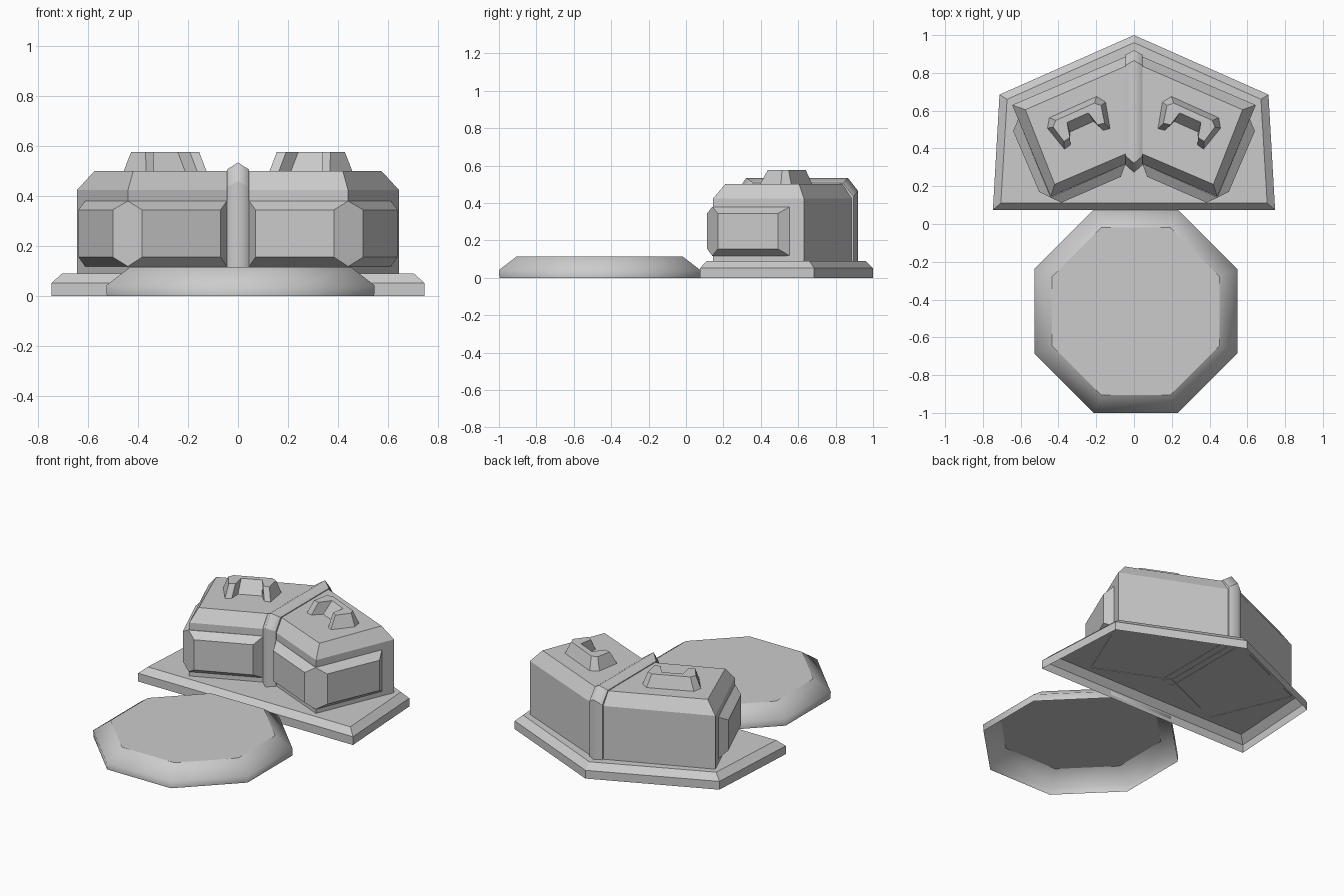
import bpy, bmesh, math
from mathutils import Vector

if "Cube" in bpy.data.objects:
    bpy.data.objects.remove(bpy.data.objects["Cube"])


def finish(name, bm, mirror=False):
    bmesh.ops.remove_doubles(bm, verts=bm.verts, dist=1e-5)
    bmesh.ops.recalc_face_normals(bm, faces=bm.faces)
    me = bpy.data.meshes.new(name)
    bm.to_mesh(me)
    bm.free()
    ob = bpy.data.objects.new(name, me)
    bpy.context.collection.objects.link(ob)
    if mirror:
        ob.modifiers.new("mirror", 'MIRROR').use_mirror_merge = False
    return ob


def loft(name, rings, mirror=False, smooth=False, bottom=False):
    """Skin a stack of rings (lists of 3D points), cap the top, optionally the bottom."""
    bm = bmesh.new()
    vr = [[bm.verts.new(p) for p in r] for r in rings]
    n = len(vr[0])
    for a, b in zip(vr, vr[1:]):
        for i in range(n):
            j = (i + 1) % n
            bm.faces.new((a[i], a[j], b[j], b[i])).smooth = smooth
    if bottom:
        bm.faces.new(vr[0])
    bm.faces.new(vr[-1])
    return finish(name, bm, mirror)


def at(pts, z):
    return [(x, y, z) for x, y in pts]


def sym(half):
    """Complete an outline whose first point lies on the x = 0 axis."""
    return half + [(-x, y) for x, y in reversed(half) if x]


# Plinth: five-sided shell, open below, with chamfered top edge
low = sym([(0, 1.0), (.712, .685), (.747, .075)])
high = sym([(0, .96), (.672, .66), (.705, .11)])
loft("base_slab", [at(low, 0), at(low, .052), at(high, .09)])


# Front pad: octagonal shell, open below, with softly shaded sloping rim
def octagon(r, z):
    r /= math.cos(math.pi / 8)
    return [(.01 + r * math.cos(math.pi * (k + .5) / 4),
             -.462 + r * math.sin(math.pi * (k + .5) / 4), z) for k in range(8)]


loft("front_pad", [octagon(.536, 0), octagon(.538, .042),
                   octagon(.443, .115)], smooth=True)

# Angled building wings with bevelled roof, open where they meet the plinth
wall = [(0, .905), (.645, .63), (.441, .145), (0, .338)]
roof = [(0, .855), (.575, .605), (.42, .21), (0, .39)]
loft("wing", [at(wall, .088), at(wall, .425), at(roof, .501)], mirror=True)

# Raised panel wrapping the chamfered outer front corner of each wing
A, K, B, C = (.613, .555), (.4415, .1405), (.045, .318), (.3, .5)
flush = [A, A, K, K, B, B, C]
proud = [A, (.64, .492), (.502, .17), (.385, .1128), (.07, .25), B, C]
loft("corner_panel", [at(flush, .118), at(proud, .155), at(proud, .345),
                      at(flush, .38)], mirror=True, bottom=True)

# Central ridge: peaked strip running up the front, over the roof, down the back
path = [((.272, .088), (.312, .088)), ((.272, .46), (.312, .435)),
        ((.322, .535), (.36, .506)), ((.865, .535), (.84, .506)),
        ((.92, .465), (.896, .435)), ((.92, .088), (.896, .088))]
bm = bmesh.new()
rows = [[bm.verts.new((-.045, *e)), bm.verts.new((0, *c)), bm.verts.new((.045, *e))]
        for c, e in path]
for a, b in zip(rows, rows[1:]):
    for i in (0, 1):
        bm.faces.new((a[i], a[i + 1], b[i + 1], b[i])).smooth = True
for r in rows:  # keep the bends crisp, the crest soft
    for i in (0, 1):
        bm.edges.get((r[i], r[i + 1])).smooth = False
for i in (0, 2):
    bm.faces.new([r[i] for r in rows])
finish("centre_ridge", bm)

# Roof brackets: tapered C shapes aligned with the wings
U, V = Vector((.912, -.41)), Vector((.41, .912))


def bracket(half, z):
    pts = half + [(-u, v) for u, v in reversed(half)]
    return [(*(Vector((.290, .545)) + U * u + V * v), z) for u, v in pts]


foot = [(.138, .082), (.17, .035), (.133, -.105), (.095, -.098), (.070, -.035)]
cap = [(.112, .054), (.139, .028), (.118, -.065), (.080, -.058), (.062, .02)]
loft("roof_bracket", [bracket(foot, .498), bracket(cap, .577)], mirror=True)
